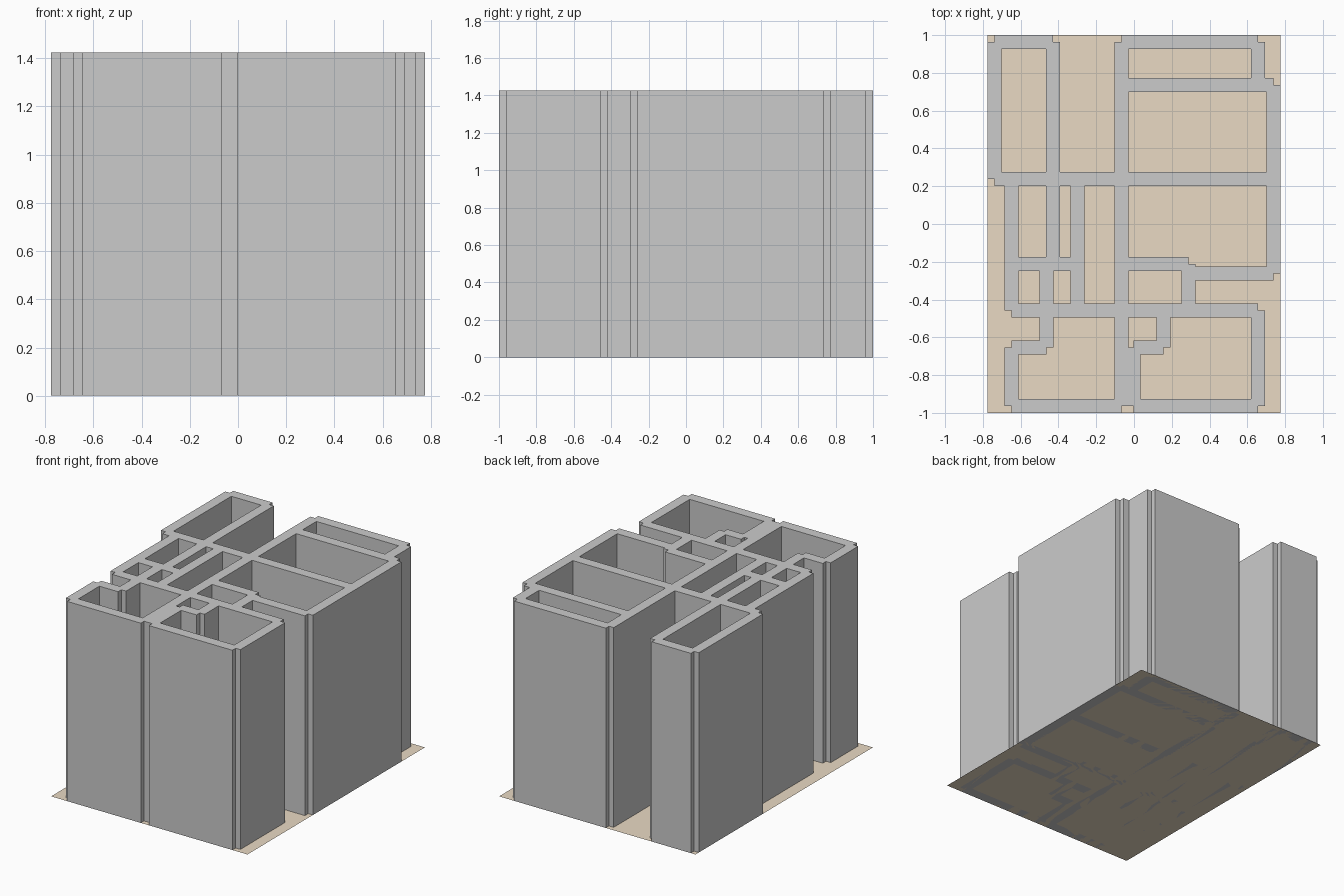
import bpy, bmesh, math

if "Cube" in bpy.data.objects:
    bpy.data.objects.remove(bpy.data.objects["Cube"])

H = 1.425      # wall height
T = 0.037      # half wall thickness

# Horizontal wall centrelines: (y, x start, x end)
ROWS = [
    (0.963, -0.738, -0.429), (0.963, -0.067, 0.656),
    (0.735, -0.067, 0.738), (0.238, -0.738, 0.738),
    (-0.213, -0.648, -0.30), (-0.213, -0.067, 0.288),
    (-0.263, 0.288, 0.738), (-0.458, -0.648, 0.656),
    (-0.653, -0.648, -0.463), (-0.653, -0.003, 0.156),
    (-0.963, -0.648, -0.067), (-0.963, -0.003, 0.656),
]
# Vertical wall centrelines: (x, y start, y end)
COLS = [
    (-0.738, 0.238, 0.963), (-0.429, -0.213, 0.963),
    (-0.067, -0.963, 0.963), (0.656, 0.735, 0.963),
    (0.738, -0.263, 0.735), (-0.648, -0.458, 0.238),
    (-0.463, -0.653, -0.213), (-0.30, -0.458, 0.238),
    (0.288, -0.458, -0.213), (0.156, -0.653, -0.458),
    (-0.003, -0.963, -0.653), (-0.648, -0.963, -0.653),
    (0.656, -0.963, -0.458),
]


def add_object(name, bm):
    me = bpy.data.meshes.new(name)
    bm.to_mesh(me)
    bm.free()
    ob = bpy.data.objects.new(name, me)
    bpy.context.collection.objects.link(ob)
    return ob


# Walls: butt-ended strips merged on a shared grid, then extruded
rects = [(a, b, y - T, y + T) for y, a, b in ROWS]
rects += [(x - T, x + T, a, b) for x, a, b in COLS]
xs = sorted({round(v, 4) for r in rects for v in r[:2]})
ys = sorted({round(v, 4) for r in rects for v in r[2:]})
bm = bmesh.new()
grid = {}


def corner(i, j):
    if (i, j) not in grid:
        grid[i, j] = bm.verts.new((xs[i], ys[j], 0))
    return grid[i, j]


for i in range(len(xs) - 1):
    for j in range(len(ys) - 1):
        cx, cy = (xs[i] + xs[i + 1]) / 2, (ys[j] + ys[j + 1]) / 2
        if any(a < cx < b and c < cy < d for a, b, c, d in rects):
            bm.faces.new([corner(i, j), corner(i + 1, j),
                          corner(i + 1, j + 1), corner(i, j + 1)])
ext = bmesh.ops.extrude_face_region(bm, geom=bm.faces[:], use_keep_orig=True)
top = [g for g in ext["geom"] if isinstance(g, bmesh.types.BMVert)]
bmesh.ops.translate(bm, verts=top, vec=(0, 0, H))
bmesh.ops.recalc_face_normals(bm, faces=bm.faces[:])

# Merge the grid strips of the upright faces only
sides = [f for f in bm.faces if abs(f.normal.z) < 0.5]
edges = [e for e in bm.edges if len(e.link_faces) == 2
         and all(f in set(sides) for f in e.link_faces)
         and e.calc_face_angle(0) < math.radians(1)]
bmesh.ops.dissolve_edges(bm, edges=edges, use_verts=False)
add_object("walls", bm)

# Floor sheet
bm = bmesh.new()
bm.faces.new([bm.verts.new(p) for p in
              [(-0.775, -1, 0), (0.775, -1, 0), (0.775, 1, 0), (-0.775, 1, 0)]])
floor = add_object("floor", bm)
mat = bpy.data.materials.new("floor_tan")
mat.diffuse_color = (0.82, 0.70, 0.55, 1)
mat.use_nodes = True
mat.node_tree.nodes["Principled BSDF"].inputs["Base Color"].default_value = mat.diffuse_color
floor.data.materials.append(mat)
